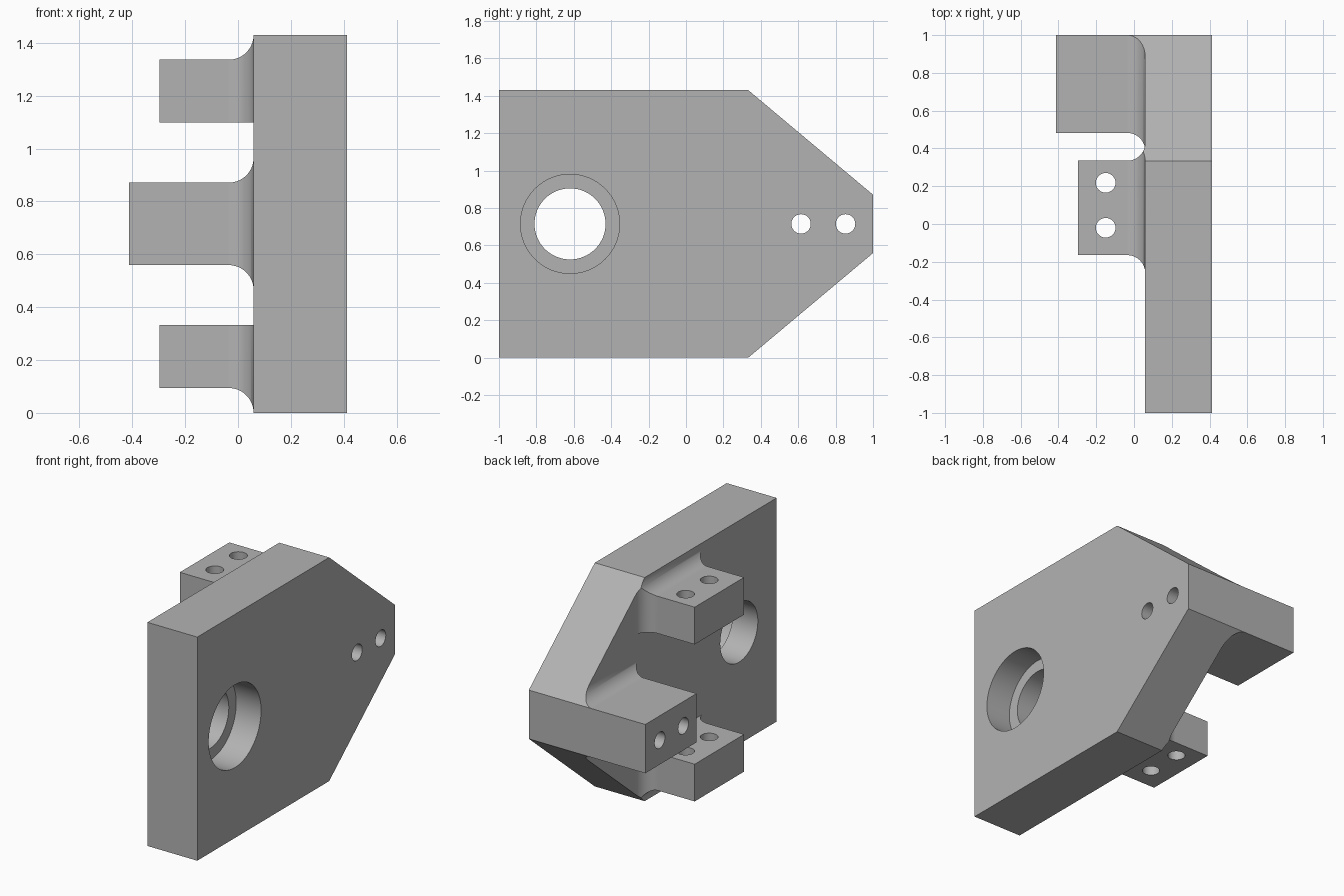
import bpy
import bmesh
from math import sin, cos, pi

cube = bpy.data.objects.get("Cube")
if cube:
    bpy.data.objects.remove(cube, do_unlink=True)

# Main dimensions
FACE, OUTER = 0.059, 0.412      # inner and outer plate faces along x
HEIGHT = 1.43
MID = HEIGHT / 2
FILLET = 0.094
HOLE = 0.052

steel = bpy.data.materials.new("plain grey")
steel.use_nodes = True
grey = (0.45, 0.45, 0.45, 1)
steel.diffuse_color = grey
steel.node_tree.nodes["Principled BSDF"].inputs["Base Color"].default_value = grey


def loft(name, sections):
    """Solid skinned through a row of equal-length rings."""
    bm = bmesh.new()
    rings = [[bm.verts.new(p) for p in ring] for ring in sections]
    bm.faces.new(rings[0])
    bm.faces.new(rings[-1][::-1])
    for a, b in zip(rings, rings[1:]):
        for i in range(len(a)):
            j = (i + 1) % len(a)
            bm.faces.new((a[i], b[i], b[j], a[j]))
    bmesh.ops.recalc_face_normals(bm, faces=bm.faces)
    mesh = bpy.data.meshes.new(name)
    bm.to_mesh(mesh)
    bm.free()
    mesh.materials.append(steel)
    obj = bpy.data.objects.new(name, mesh)
    bpy.context.collection.objects.link(obj)
    return obj


def prism(name, outline, x0, x1):
    return loft(name, [[(x, y, z) for y, z in outline] for x in (x0, x1)])


def circle(u, v, r, n=64):
    return [(u + r * cos(2 * pi * i / n), v + r * sin(2 * pi * i / n)) for i in range(n)]


def lug(name, tip, y0, y1, z0, z1, flare):
    """Block with a filleted foot; flare marks which sides get the fillet."""
    steps = 16
    path = [(tip, 0)]
    for i in range(steps + 1):
        a = pi / 2 * i / steps
        path.append((FACE - FILLET + FILLET * sin(a), FILLET * (1 - cos(a))))
    path.append((FACE + 0.1, FILLET))
    rings = []
    for x, d in path:
        a, b, c, e = (d * f for f in flare)
        rings.append([(x, y0 - a, z0 - c), (x, y1 + b, z0 - c),
                      (x, y1 + b, z1 + e), (x, y0 - a, z1 + e)])
    return loft(name, rings)


def combine(target, tool, operation):
    mod = target.modifiers.new(operation.title(), "BOOLEAN")
    mod.operation, mod.object, mod.solver = operation, tool, "EXACT"
    bpy.context.view_layer.objects.active = target
    bpy.ops.object.modifier_apply(modifier=mod.name)
    bpy.data.objects.remove(tool, do_unlink=True)


# Oversized plate stock with the three lugs
bracket = prism("mounting_bracket", [(-1.1, -0.1), (1.1, -0.1), (1.1, HEIGHT + 0.1),
                                     (-1.1, HEIGHT + 0.1)], FACE, OUTER)
lugs = [
    lug("end_lug", -0.412, 0.482, 1.1, MID - 0.156, MID + 0.156, (1, 0, 1, 1)),
    lug("upper_lug", -0.296, -0.165, 0.335, 1.098, 1.336, (1, 1, 0, 1)),
    lug("lower_lug", -0.296, -0.165, 0.335, HEIGHT - 1.336, HEIGHT - 1.098, (1, 1, 1, 0)),
]
for part in lugs:
    combine(bracket, part, "UNION")

# Trim everything to the tapered outline
outline = [(-1, 0), (0.333, 0), (1, MID - 0.156), (1, MID + 0.156), (0.333, HEIGHT), (-1, HEIGHT)]
combine(bracket, prism("outline_trim", outline, -1, 1), "INTERSECT")

# Stepped bearing bore
combine(bracket, prism("bore", circle(-0.62, MID, 0.19), -1, 1), "DIFFERENCE")
combine(bracket, prism("counterbore", circle(-0.62, MID, 0.265), OUTER - 0.176, 1), "DIFFERENCE")

# Bolt holes: along x through the end lug, along z through the side lugs
for y in (0.615, 0.853):
    combine(bracket, prism("end_hole", circle(y, MID, HOLE, 32), -1, 1), "DIFFERENCE")
for y in (-0.02, 0.218):
    ring = circle(-0.15, y, HOLE, 32)
    drill = loft("side_hole", [[(u, v, z) for u, v in ring] for z in (-1, 2)])
    combine(bracket, drill, "DIFFERENCE")

# Smooth fillets and bores, flat machined faces
bpy.ops.object.select_all(action="DESELECT")
bracket.select_set(True)
bpy.context.view_layer.objects.active = bracket
bpy.ops.object.shade_smooth_by_angle(angle=pi / 6)
for face in bracket.data.polygons:
    if face.area > 0.04:
        face.use_smooth = False
